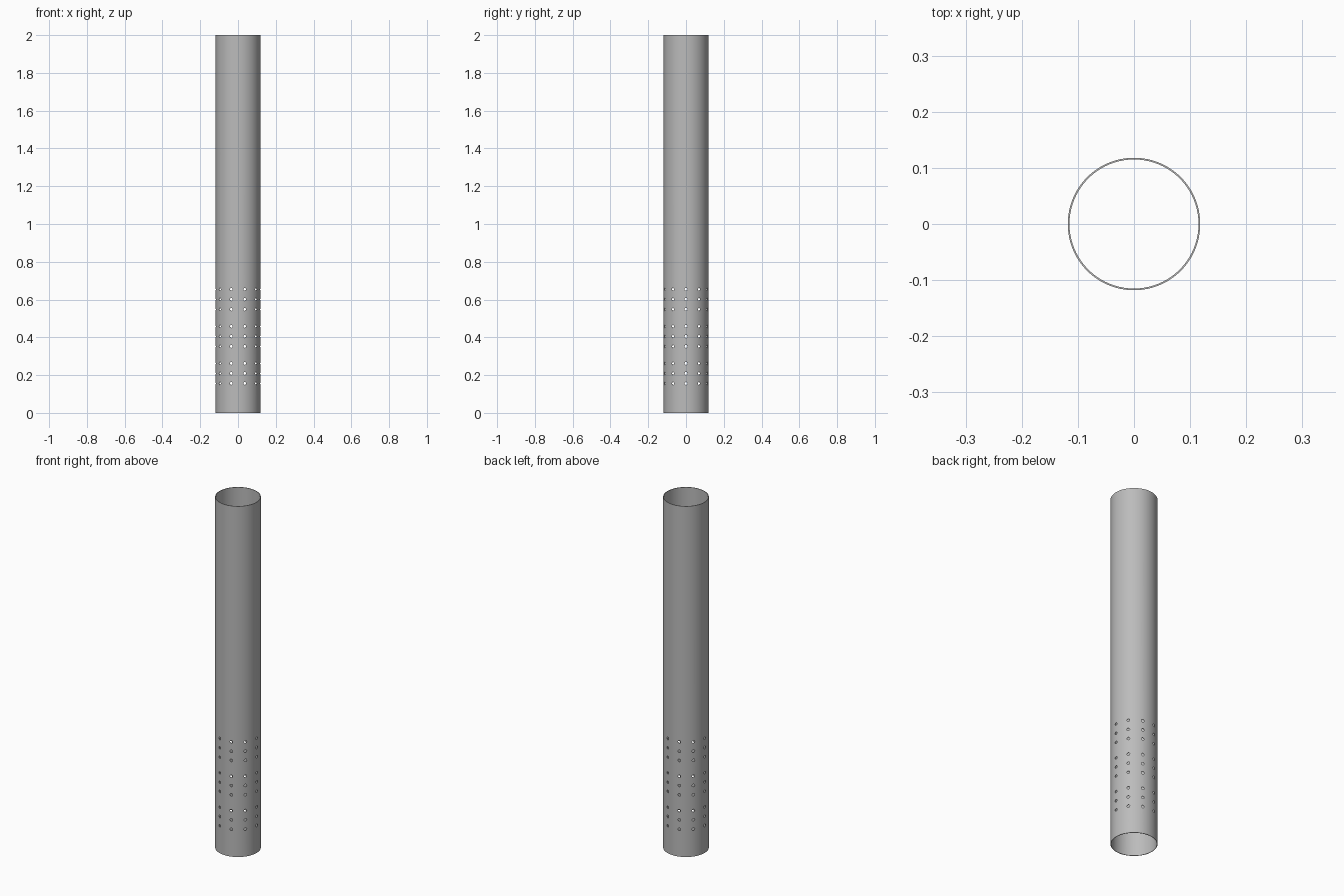
import bpy, bmesh, math
from mathutils import Matrix, Vector

if "Cube" in bpy.data.objects:
    bpy.data.objects.remove(bpy.data.objects["Cube"])

RADIUS, WALL, HEIGHT, SIDES = 0.118, 0.003, 2.0, 120
HOLE_RADIUS, HOLES_AROUND = 0.0075, 10
BAND_HEIGHTS, ROW_GAP = (0.209, 0.405, 0.601), 0.053

steel = bpy.data.materials.new("grey steel")
steel.use_nodes = True
grey = (0.5, 0.5, 0.5, 1)
steel.diffuse_color = grey
steel.node_tree.nodes["Principled BSDF"].inputs["Base Color"].default_value = grey


def add_object(name, bm):
    bmesh.ops.recalc_face_normals(bm, faces=bm.faces)
    mesh = bpy.data.meshes.new(name)
    bm.to_mesh(mesh)
    bm.free()
    obj = bpy.data.objects.new(name, mesh)
    bpy.context.collection.objects.link(obj)
    mesh.materials.append(steel)
    return obj


# Open tube: a thin wall profile swept around the z axis
bm = bmesh.new()
inner = RADIUS - WALL
profile = [(RADIUS, 0), (RADIUS, HEIGHT), (inner, HEIGHT), (inner, 0)]
rings = [[bm.verts.new((r * math.cos(a), r * math.sin(a), z)) for r, z in profile]
         for a in (math.tau * i / SIDES for i in range(SIDES))]
for i, ring in enumerate(rings):
    nxt = rings[(i + 1) % SIDES]
    for j in range(4):
        k = (j + 1) % 4
        bm.faces.new((ring[j], nxt[j], nxt[k], ring[k]))
tube = add_object("perforated_tube", bm)

# Radial pins that drill three bands of three rows through the wall
bm = bmesh.new()
for band in BAND_HEIGHTS:
    for row in (-1, 0, 1):
        for i in range(HOLES_AROUND):
            place = (Matrix.Translation((0, 0, band + row * ROW_GAP))
                     @ Matrix.Rotation(math.tau * i / HOLES_AROUND, 4, 'Z')
                     @ Matrix.Translation((RADIUS, 0, 0))
                     @ Matrix.Rotation(math.pi / 2, 4, 'Y'))
            bmesh.ops.create_cone(bm, cap_ends=True, segments=16, radius1=HOLE_RADIUS,
                                  radius2=HOLE_RADIUS, depth=0.03, matrix=place)
pins = add_object("hole_cutter", bm)
pins.hide_render = True

drill = tube.modifiers.new("drill holes", 'BOOLEAN')
drill.operation, drill.solver, drill.object = 'DIFFERENCE', 'EXACT', pins
bpy.ops.object.select_all(action='DESELECT')
tube.select_set(True)
bpy.context.view_layer.objects.active = tube
bpy.ops.object.modifier_apply(modifier=drill.name)
bpy.data.objects.remove(pins)
bpy.ops.object.shade_smooth_by_angle(angle=math.radians(30))
